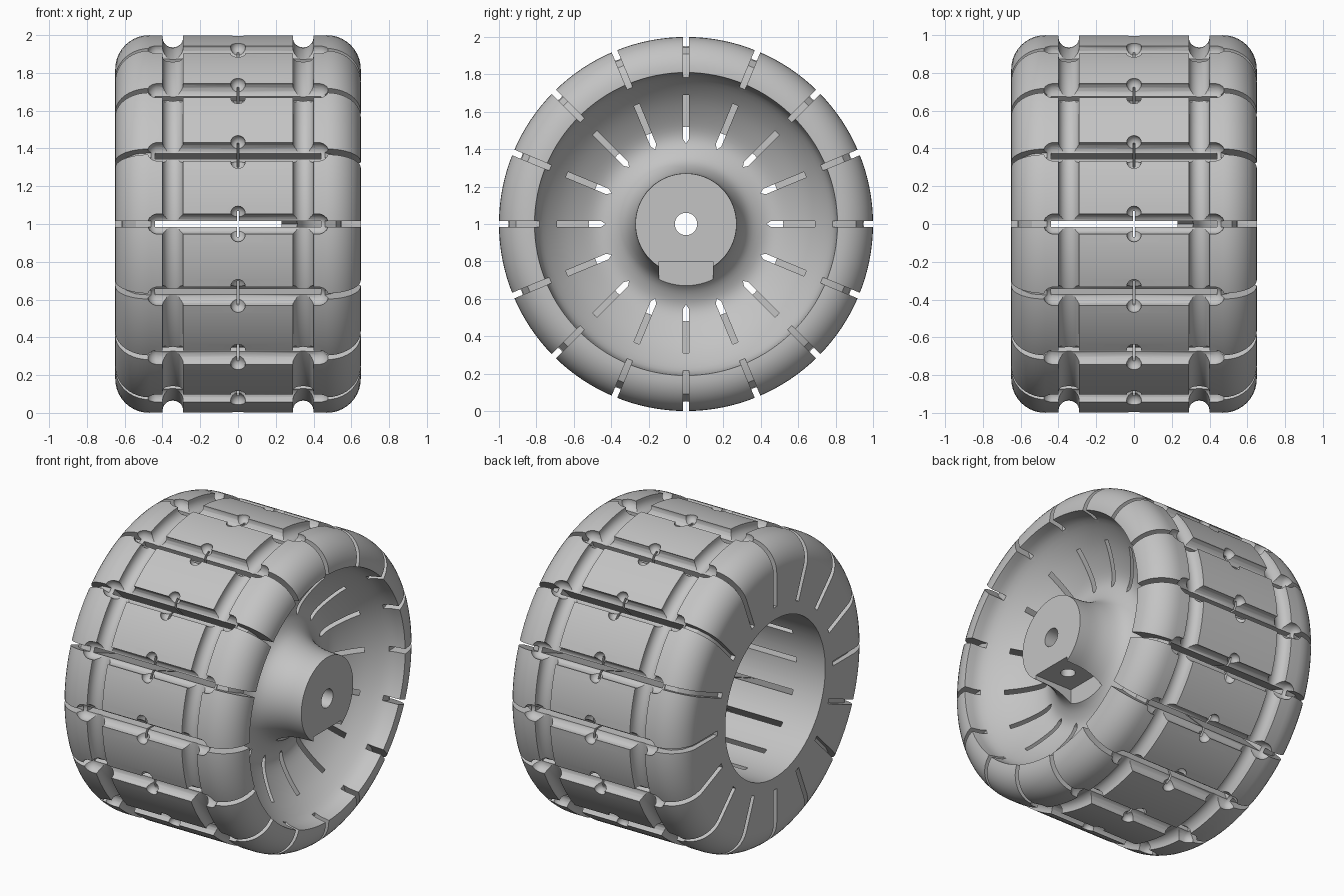
import bpy, bmesh, math
from math import sin, cos, pi, radians
from mathutils import Matrix, Vector

cube = bpy.data.objects.get("Cube")
if cube:
    bpy.data.objects.remove(cube, do_unlink=True)

SLOTS = 16
CENTRE = Matrix.Translation((0, 0, 1))

grey = bpy.data.materials.new("plain grey")
grey.use_nodes = True
colour = (0.55, 0.55, 0.55, 1)
grey.diffuse_color = colour
grey.node_tree.nodes["Principled BSDF"].inputs["Base Color"].default_value = colour


def add_object(name, bm):
    bmesh.ops.recalc_face_normals(bm, faces=bm.faces)
    mesh = bpy.data.meshes.new(name)
    bm.to_mesh(mesh)
    bm.free()
    mesh.materials.append(grey)
    obj = bpy.data.objects.new(name, mesh)
    bpy.context.collection.objects.link(obj)
    return obj


def arc(cx, cr, radius, start, end, steps):
    """Points (x, r) on an arc, angles in degrees."""
    angles = [radians(start + (end - start) * i / steps) for i in range(steps + 1)]
    return [(cx + radius * cos(a), cr + radius * sin(a)) for a in angles]


def smooth_path(points, steps):
    """Catmull-Rom curve through the points."""
    pts = [Vector(p) for p in points]
    pts = [2 * pts[0] - pts[1]] + pts + [2 * pts[-1] - pts[-2]]
    out = []
    for a, b, c, d in zip(pts, pts[1:], pts[2:], pts[3:]):
        for i in range(steps):
            t = i / steps
            out.append((2 * b + (c - a) * t + (2 * a - 5 * b + 4 * c - d) * t * t
                        + (3 * b - a - 3 * c + d) * t ** 3) / 2)
    return [tuple(p) for p in out] + [tuple(pts[-2])]


def prism(bm, points, direction):
    """Closed solid made by sweeping a polygon along a direction."""
    base = bm.faces.new([bm.verts.new(p) for p in points])
    swept = bmesh.ops.extrude_face_region(bm, geom=[base], use_keep_orig=True)
    moved = [v for v in swept["geom"] if isinstance(v, bmesh.types.BMVert)]
    bmesh.ops.translate(bm, verts=moved, vec=direction)


def box(bm, low, high):
    (x0, y0, z0), (x1, y1, z1) = low, high
    prism(bm, [(x0, y0, z0), (x1, y0, z0), (x1, y1, z0), (x0, y1, z0)], (0, 0, z1 - z0))


def capsule(bm, radius, half, turn):
    """Round-ended rod lying on the tread, at the top of the wheel."""
    ball = bmesh.ops.create_uvsphere(bm, u_segments=16, v_segments=9, radius=radius)["verts"]
    for v in ball:
        v.co.z += math.copysign(half - radius, v.co.z)
    bmesh.ops.transform(bm, verts=ball, matrix=Matrix.Translation((0, 0, 0.99)) @ turn)


def ring_cutter(name, build):
    """Repeat one cutter around the axle."""
    bm = bmesh.new()
    for i in range(SLOTS):
        old = set(bm.verts)
        build(bm)
        new = [v for v in bm.verts if v not in old]
        bmesh.ops.transform(bm, verts=new,
                            matrix=CENTRE @ Matrix.Rotation(2 * pi * i / SLOTS, 4, "X"))
    return add_object(name, bm)


# Wheel body: closed profile (x, r) turned around the axle
bowl = smooth_path([(0.65, 0.81), (0.55, 0.785), (0.44, 0.69), (0.36, 0.58), (0.315, 0.48),
                    (0.325, 0.4), (0.38, 0.325), (0.5, 0.28), (0.65, 0.27)], 4)
profile = [(0.23, 0.06), (0.23, 0.52), (-0.65, 0.52)]
profile += arc(-0.47, 0.82, 0.18, 180, 90, 10)
for x in (-0.345, 0.345):
    profile += [(x - 0.055, 1)] + arc(x, 0.99, 0.055, 180, 360, 10) + [(x + 0.055, 1)]
profile += arc(0.47, 0.82, 0.18, 90, 0, 10)
profile += bowl + [(0.65, 0.06)]

bm = bmesh.new()
STEPS = 128
rings = []
for i in range(STEPS):
    a = 2 * pi * i / STEPS
    rings.append([bm.verts.new((x, r * sin(a), 1 + r * cos(a))) for x, r in profile])
for i in range(STEPS):
    here, there = rings[i], rings[(i + 1) % STEPS]
    for j in range(len(profile)):
        k = (j + 1) % len(profile)
        bm.faces.new((here[j], here[k], there[k], there[j]))
wheel = add_object("wheel_body", bm)

W = 0.016  # half width of the slits


# Deep radial slots with a pointed inner end
def deep_slot(bm):
    prism(bm, [(-0.44, y, z) for y, z in
               ((0, 0.43), (W, 0.455), (W, 1.1), (-W, 1.1), (-W, 0.455))], (0.88, 0, 0))


# Slits that wrap over both shoulders
def shoulder_slits(bm):
    right = [(0.55, 0.77), (0.545, 0.85), (0.52, 0.91), (0.46, 0.945),
             (0.46, 1.1), (0.75, 1.1), (0.75, 0.77)]
    left = [(-0.62, 0.6), (-0.615, 0.8), (-0.59, 0.88), (-0.54, 0.93), (-0.46, 0.945),
            (-0.46, 1.1), (-0.75, 1.1), (-0.75, 0.6)]
    for side in (right, left):
        prism(bm, [(x, -W, r) for x, r in side], (0, 2 * W, 0))


# Wide round grooves across the tread, and short ones crossing them
def tread_groove(bm):
    capsule(bm, 0.055, 0.48, Matrix.Rotation(pi / 2, 4, "Y"))


def cross_groove(bm):
    capsule(bm, 0.04, 0.095, Matrix.Rotation(pi / 2, 4, "X"))


def cross_slit(bm):
    box(bm, (-0.006, -0.07, 0.48), (0.006, 0.07, 1.1))


cutters = [ring_cutter("deep_slot_cutter", deep_slot),
           ring_cutter("shoulder_slit_cutter", shoulder_slits),
           ring_cutter("tread_groove_cutter", tread_groove),
           ring_cutter("cross_groove_cutter", cross_groove),
           ring_cutter("cross_slit_cutter", cross_slit)]

# Flat seat under the hub, with a screw hole up to the bore
bm = bmesh.new()
box(bm, (0.375, -0.145, 0.6), (0.75, 0.145, 0.8))
cutters.append(add_object("hub_flat_cutter", bm))
bm = bmesh.new()
bmesh.ops.create_cone(bm, cap_ends=True, segments=24, radius1=0.045, radius2=0.045, depth=0.3,
                      matrix=Matrix.Translation((0.52, 0, 0.85)))
cutters.append(add_object("screw_hole_cutter", bm))

bpy.ops.object.select_all(action="DESELECT")
bpy.context.view_layer.objects.active = wheel
wheel.select_set(True)
for cutter in cutters:
    cutter.hide_render = True
    mod = wheel.modifiers.new(cutter.name, "BOOLEAN")
    mod.operation = "DIFFERENCE"
    mod.solver = "EXACT"
    mod.object = cutter
    bpy.ops.object.modifier_apply(modifier=mod.name)
    bpy.data.objects.remove(cutter, do_unlink=True)

bpy.ops.object.shade_smooth_by_angle(angle=radians(30))
